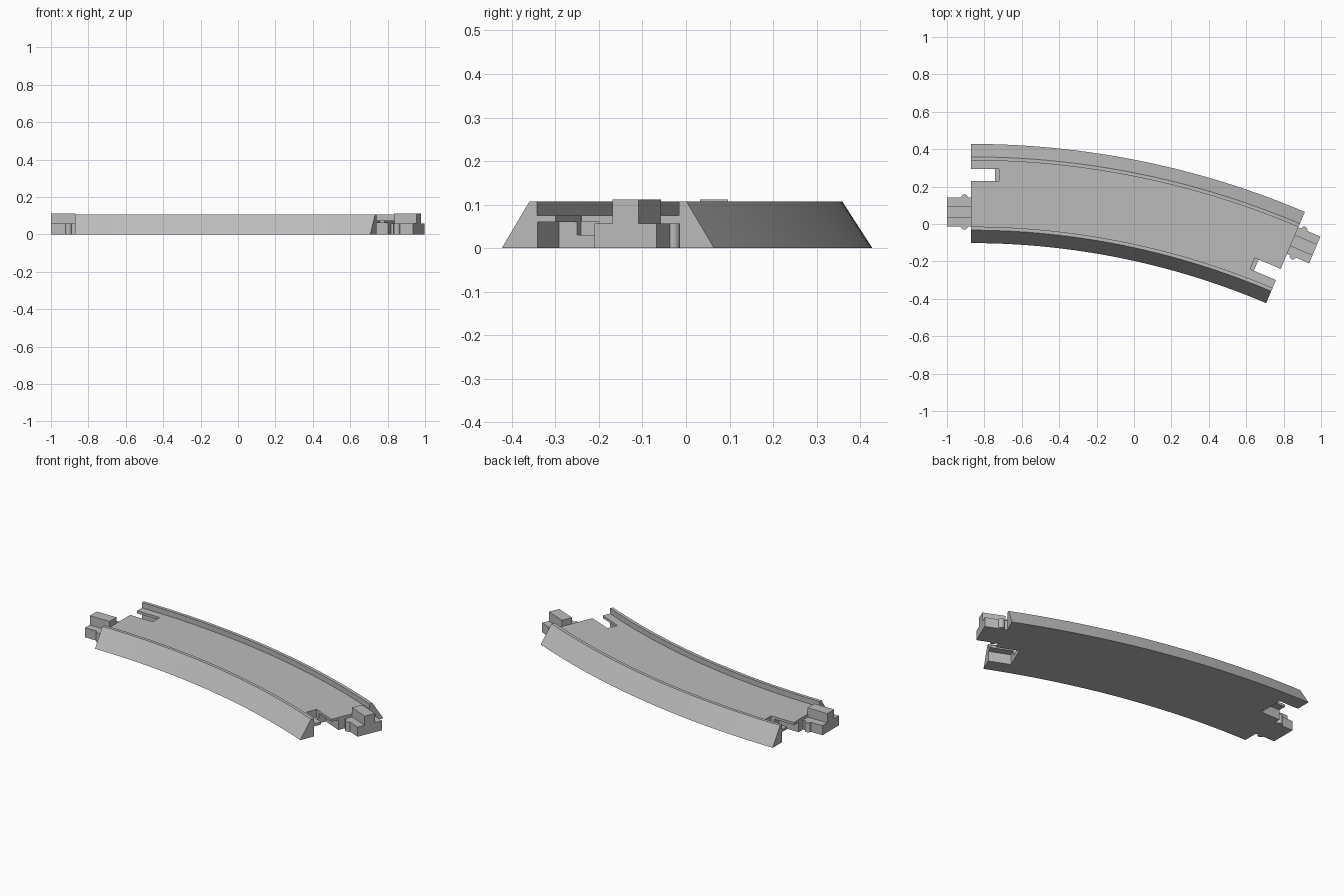
import bpy
import bmesh
from math import radians, sin, cos, pi
from mathutils import Matrix, Vector

if "Cube" in bpy.data.objects:
    bpy.data.objects.remove(bpy.data.objects["Cube"], do_unlink=True)

grey = bpy.data.materials.new("track_grey")
grey.use_nodes = True
colour = (0.5, 0.5, 0.5, 1)
grey.diffuse_color = colour
grey.node_tree.nodes["Principled BSDF"].inputs["Base Color"].default_value = colour

SWEEP = radians(23)
RADIUS = 4.305                      # centreline of the curve
CENTRE = Vector((-0.872, -4.142, 0))
SEGMENTS = 32
LATERAL = 0.0985                    # connector and socket offset from centreline
HALF_BASE, HALF_KEY = 0.0775, 0.0325
BASE_TOP, DECK, RAIL_TOP, KEY_TOP = 0.057, 0.075, 0.107, 0.112
REACH = 0.128


def make_object(name, bm):
    bmesh.ops.recalc_face_normals(bm, faces=bm.faces)
    mesh = bpy.data.meshes.new(name)
    bm.to_mesh(mesh)
    bm.free()
    mesh.materials.append(grey)
    obj = bpy.data.objects.new(name, mesh)
    bpy.context.collection.objects.link(obj)
    return obj


def box(name, lo, hi, matrix):
    bm = bmesh.new()
    bmesh.ops.create_cube(bm, size=1)
    lo, hi = Vector(lo), Vector(hi)
    size = hi - lo
    bmesh.ops.transform(bm, verts=bm.verts, matrix=matrix
                        @ Matrix.Translation((lo + hi) / 2) @ Matrix.Diagonal((*size, 1)))
    return make_object(name, bm)


def end_frame(angle, turn):
    """Local x points out of the track end, origin on the centreline."""
    point = CENTRE + RADIUS * Vector((sin(angle), cos(angle), 0))
    return Matrix.Translation(point) @ Matrix.Rotation(turn, 4, 'Z')


# Curved roadbed: sloped shoulders, two rim rails and a sunken deck
half = [(0.265, 0), (0.196, RAIL_TOP), (0.177, RAIL_TOP), (0.177, DECK)]
profile = half + [(-d, z) for d, z in reversed(half)]
bm = bmesh.new()
rings = []
for i in range(SEGMENTS + 1):
    a = SWEEP * i / SEGMENTS
    rings.append([bm.verts.new(CENTRE + Vector(((RADIUS + d) * sin(a), (RADIUS + d) * cos(a), z)))
                  for d, z in profile])
for r0, r1 in zip(rings, rings[1:]):
    for j in range(len(profile)):
        k = (j + 1) % len(profile)
        bm.faces.new((r0[j], r0[k], r1[k], r1[j]))
bm.faces.new(rings[0])
bm.faces.new(rings[-1])
roadbed = make_object("roadbed", bm)

ends = {"left": end_frame(0, pi), "right": end_frame(SWEEP, -SWEEP)}
for side, frame in ends.items():
    # Socket: wide pocket below the deck and narrow slot through it
    pocket = box(side + "_pocket_cutter", (-REACH, -LATERAL - HALF_BASE, -0.05),
                 (0.05, -LATERAL + HALF_BASE, 0.06), frame)
    slot = box(side + "_slot_cutter", (-0.15, -LATERAL - HALF_KEY, 0.03),
               (0.06, -LATERAL + HALF_KEY, 0.2), frame)
    for cutter in (pocket, slot):
        cut = roadbed.modifiers.new(cutter.name, 'BOOLEAN')
        cut.operation = 'DIFFERENCE'
        cut.solver = 'EXACT'
        cut.object = cutter

# Apply the cuts and drop the helpers
bpy.context.view_layer.update()
cut_mesh = bpy.data.meshes.new_from_object(
    roadbed.evaluated_get(bpy.context.evaluated_depsgraph_get()))
cutters = [m.object for m in roadbed.modifiers]
roadbed.modifiers.clear()
roadbed.data = cut_mesh
for cutter in cutters:
    bpy.data.objects.remove(cutter, do_unlink=True)

rounded = [roadbed]
for side, frame in ends.items():
    # Connector: broad tongue, raised key and a rounded snap bump on each flank
    box(side + "_tongue", (-0.002, LATERAL - HALF_BASE, 0),
        (REACH, LATERAL + HALF_BASE, BASE_TOP), frame)
    box(side + "_key", (-0.002, LATERAL - HALF_KEY, BASE_TOP),
        (REACH, LATERAL + HALF_KEY, KEY_TOP), frame)
    for name, sign in (("inner", -1), ("outer", 1)):
        bm = bmesh.new()
        bmesh.ops.create_cone(bm, cap_ends=True, segments=20, radius1=0.017,
                              radius2=0.017, depth=BASE_TOP)
        spot = Matrix.Translation((0.034, LATERAL + sign * HALF_BASE, BASE_TOP / 2))
        bmesh.ops.transform(bm, verts=bm.verts, matrix=frame @ spot)
        rounded.append(make_object(f"{side}_{name}_snap_bump", bm))

# Smooth curves, crisp edges
bpy.ops.object.select_all(action='DESELECT')
for obj in rounded:
    obj.select_set(True)
bpy.context.view_layer.objects.active = roadbed
bpy.ops.object.shade_smooth_by_angle(angle=radians(30))
